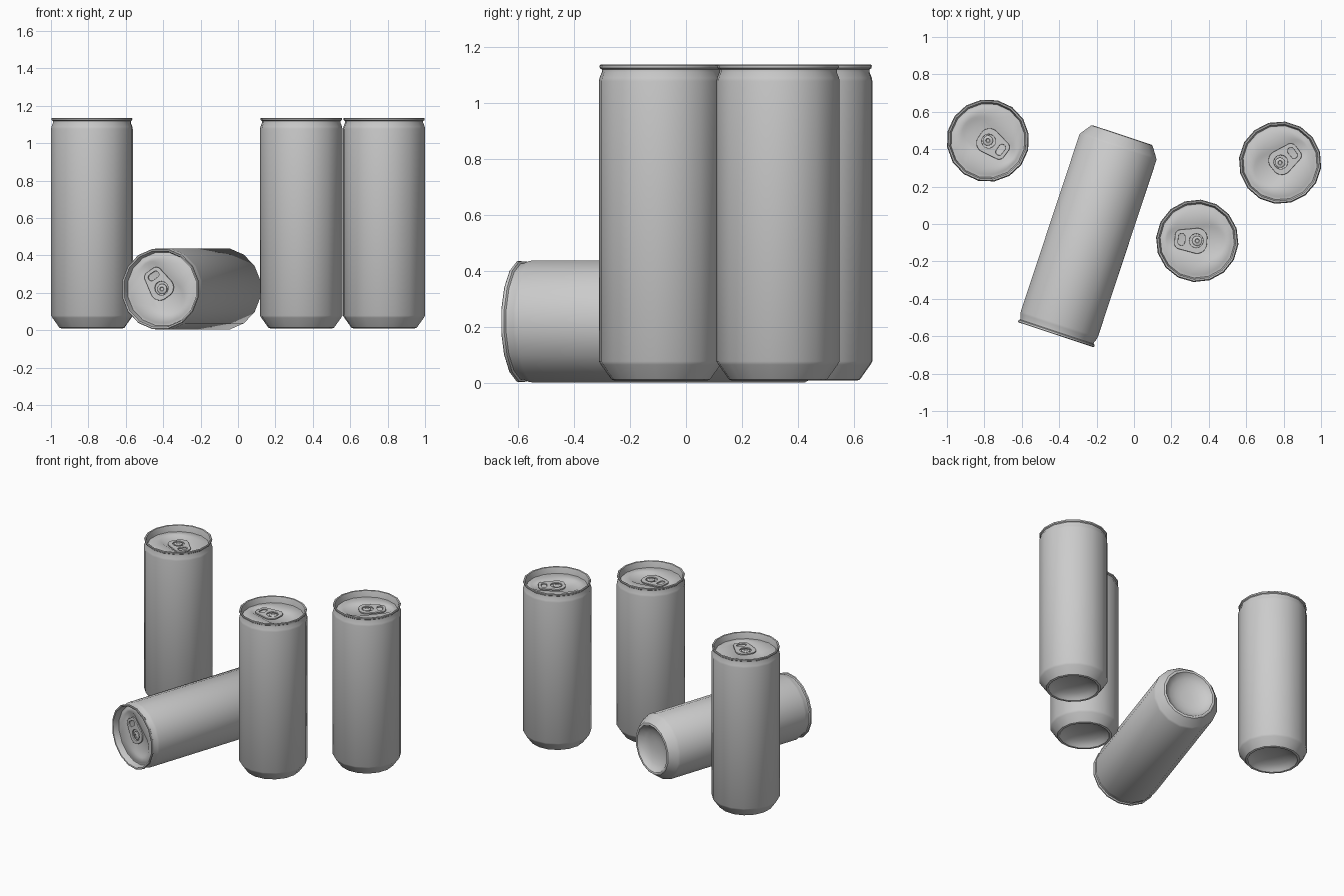
import bpy, bmesh
from math import sin, cos, pi, radians
from mathutils import Vector, Matrix

if "Cube" in bpy.data.objects:
    bpy.data.objects.remove(bpy.data.objects["Cube"])

SIDES = 16
R = 0.221
LID_Z = 1.085


def finish(bm, name):
    bmesh.ops.recalc_face_normals(bm, faces=bm.faces)
    me = bpy.data.meshes.new(name)
    bm.to_mesh(me)
    bm.free()
    smooth(me)
    return me


def smooth(me, angle=35):
    me.polygons.foreach_set("use_smooth", [True] * len(me.polygons))
    me.set_sharp_from_angle(angle=radians(angle))


def loft(name, loops, cap_start=False, cap_end=False):
    """Skin a list of equal-length point loops."""
    bm = bmesh.new()
    rings = [[bm.verts.new(p) for p in loop] for loop in loops]
    n = len(rings[0])
    for a, b in zip(rings, rings[1:]):
        for i in range(n):
            j = (i + 1) % n
            bm.faces.new((a[i], a[j], b[j], b[i]))
    if cap_start:
        bm.faces.new(rings[0])
    if cap_end:
        bm.faces.new(rings[-1])
    return finish(bm, name)


def ring(r, z, n=SIDES):
    return [(r * cos(2 * pi * i / n), r * sin(2 * pi * i / n), z) for i in range(n)]


def hull(circles, z=0.0, n=48, grow=0.0):
    """Rounded outline wrapped around circles (x, y, r)."""
    pts = []
    for i in range(n):
        c, s = cos(2 * pi * i / n), sin(2 * pi * i / n)
        x, y, r = max(circles, key=lambda k: k[0] * c + k[1] * s + k[2])
        pts.append((x + (r + grow) * c, y + (r + grow) * s, z))
    return pts


def facet_ring(r, z, n=48):
    """Ring of n points lying on the can's polygon."""
    step = 2 * pi / SIDES
    pts = []
    for i in range(n):
        a = 2 * pi * i / n
        q = r * cos(step / 2) / cos(a % step - step / 2)
        pts.append((q * cos(a), q * sin(a), z))
    return pts


# can wall: domed base, chamfer, straight side, neck and rolled rim
body_profile = [(0.04, 0.054), (0.08, 0.048), (0.12, 0.036), (0.148, 0.018), (0.160, 0.002),
                (0.167, 0.0), (0.176, 0.003), (0.214, 0.056), (R, 0.068), (R, 1.066),
                (0.219, 1.078), (0.211, 1.098), (0.211, 1.108), (0.218, 1.113),
                (0.219, 1.122), (0.215, 1.125), (0.207, 1.123), (0.204, 1.112),
                (0.199, LID_Z - 0.004)]
body_mesh = loft("can_body", [ring(r, z) for r, z in body_profile], cap_start=True)

# lid with a teardrop recess
drop = [(-0.055, 0, 0.095), (0.105, 0, 0.06)]
lid_mesh = loft("can_lid", [facet_ring(0.2, LID_Z - 0.004), facet_ring(0.19, LID_Z - 0.004),
                            facet_ring(0.182, LID_Z), hull(drop, LID_Z),
                            hull(drop, LID_Z - 0.007, grow=-0.012)], cap_end=True)

# rivet holding the tab
rivet_mesh = loft("rivet", [ring(0.027, LID_Z - 0.008), ring(0.027, LID_Z + 0.004),
                            ring(0.021, LID_Z + 0.008), ring(0.012, LID_Z + 0.008),
                            ring(0.009, LID_Z + 0.005)], cap_end=True)

# pull tab: flat plate with a finger hole and a rivet hole
curve = bpy.data.curves.new("tab_outline", 'CURVE')
curve.dimensions, curve.fill_mode = '2D', 'BOTH'
curve.extrude, curve.bevel_depth, curve.bevel_resolution = 0.002, 0.003, 1
for shape, n in (([(0.088, 0.02, 0.03), (0.088, -0.02, 0.03), (0.0, 0.015, 0.05), (0.0, -0.015, 0.05)], 40),
                 ([(0.084, 0.014, 0.021), (0.084, -0.014, 0.021)], 20),
                 ([(0.005, 0, 0.04)], 20)):
    pts = hull(shape, n=n)
    sp = curve.splines.new('POLY')
    sp.points.add(len(pts) - 1)
    for p, co in zip(sp.points, pts):
        p.co = (*co, 1)
    sp.use_cyclic_u = True
tmp = bpy.data.objects.new("tab_outline", curve)
bpy.context.collection.objects.link(tmp)
dg = bpy.context.evaluated_depsgraph_get()
tab_mesh = bpy.data.meshes.new_from_object(tmp.evaluated_get(dg))
bpy.data.objects.remove(tmp)
tab_mesh.name = "pull_tab"
tab_mesh.transform(Matrix.Translation((0, 0, LID_Z + 0.002)))
smooth(tab_mesh)


def place_can(label, matrix):
    for part, me in (("body", body_mesh), ("lid", lid_mesh),
                     ("pull_tab", tab_mesh), ("rivet", rivet_mesh)):
        ob = bpy.data.objects.new(f"{label}_{part}", me)
        ob.matrix_world = matrix
        bpy.context.collection.objects.link(ob)


# three standing cans, each turned so its tab points its own way
for label, x, y, turn in (("left_can", -0.781, 0.446, -36),
                          ("middle_can", 0.338, -0.09, 175),
                          ("right_can", 0.781, 0.328, 38)):
    place_can(label, Matrix.Translation((x, y, 0.01)) @ Matrix.Rotation(radians(turn), 4, 'Z'))

# can lying on its side, lid toward the front
axis = Vector((-0.353, -1.066, 0)).normalized()
side = Vector((-axis.y, axis.x, 0))
tab_dir = side * cos(radians(124)) + Vector((0, 0, sin(radians(124))))
rot = Matrix((tab_dir, axis.cross(tab_dir), axis)).transposed().to_4x4()
place_can("lying_can", Matrix.Translation((-0.064, 0.476, 0.22)) @ rot)
